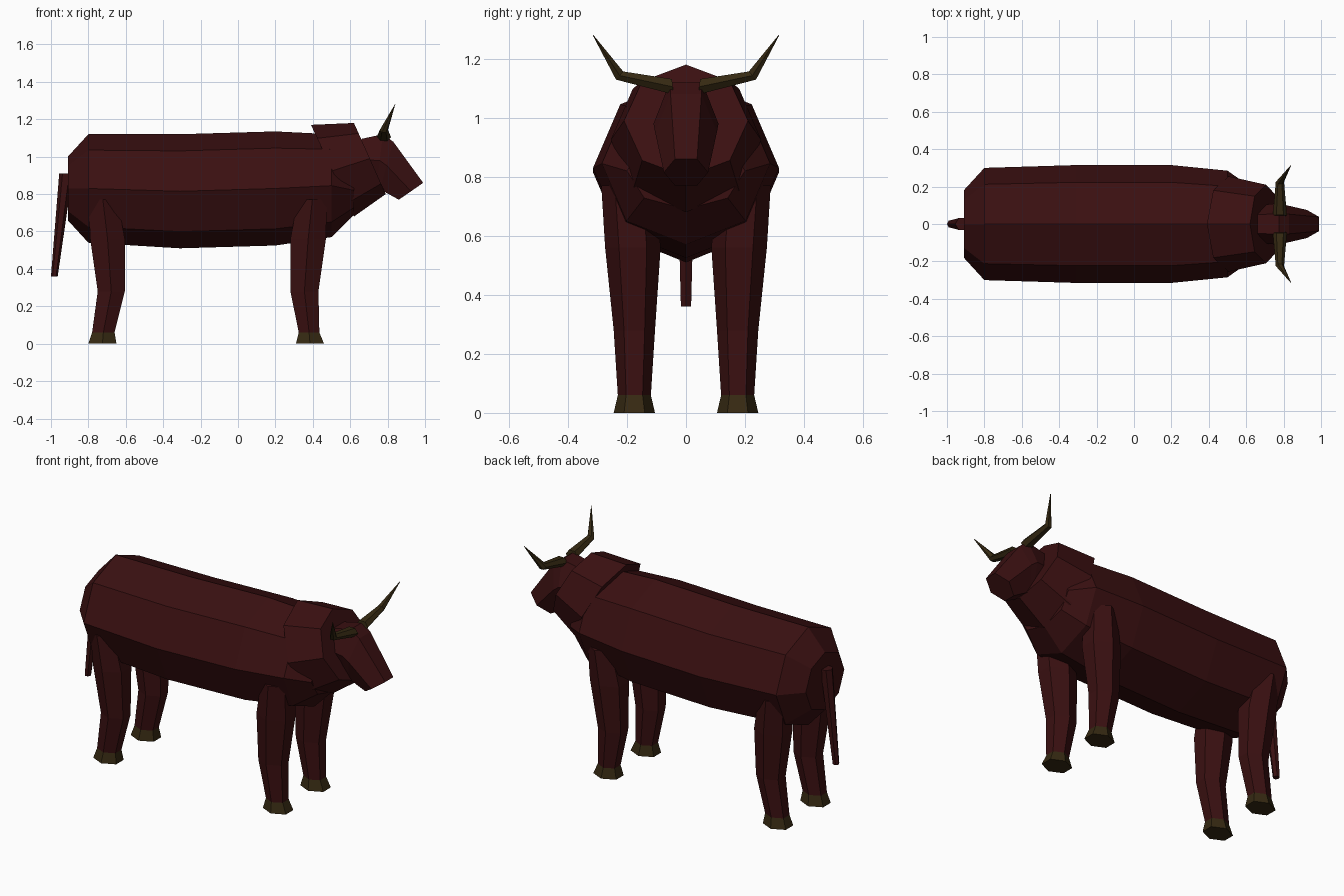
import bpy, bmesh, math
from mathutils import Vector

if "Cube" in bpy.data.objects:
    bpy.data.objects.remove(bpy.data.objects["Cube"])


def material(name, rgb):
    m = bpy.data.materials.new(name)
    m.diffuse_color = (*rgb, 1)
    m.use_nodes = True
    m.node_tree.nodes["Principled BSDF"].inputs["Base Color"].default_value = m.diffuse_color
    return m


HIDE = material("dark red hide", (0.042, 0.005, 0.0055))
HORN = material("brown horn", (0.036, 0.022, 0.006))


def loft(name, rings, sides, mats, phase=0.0, mirror=False):
    """Join rings given as (centre, u axis, v axis, material index of the band that follows)."""
    bm = bmesh.new()
    loops = []
    for c, u, v, _ in rings:
        loop = []
        for i in range(sides):
            a = phase + 2 * math.pi * i / sides
            loop.append(bm.verts.new(Vector(c) + Vector(u) * math.cos(a) + Vector(v) * math.sin(a)))
        loops.append(loop)
    for k in range(len(loops) - 1):
        a, b = loops[k], loops[k + 1]
        for i in range(sides):
            j = (i + 1) % sides
            bm.faces.new((a[i], a[j], b[j], b[i])).material_index = rings[k][3]
    bm.faces.new(loops[0]).material_index = rings[0][3]
    bm.faces.new(loops[-1]).material_index = rings[-2][3]
    bmesh.ops.recalc_face_normals(bm, faces=bm.faces)
    me = bpy.data.meshes.new(name)
    bm.to_mesh(me)
    bm.free()
    for m in mats:
        me.materials.append(m)
    ob = bpy.data.objects.new(name, me)
    bpy.context.collection.objects.link(ob)
    if mirror:
        mod = ob.modifiers.new("mirror", 'MIRROR')
        mod.use_axis = (False, True, False)
        mod.use_clip = False
        mod.use_mirror_merge = False
    return ob


def side_ring(top, bottom, half_width):
    """Ring seen from the side as a line from top (x, z) to bottom (x, z)."""
    t, b = Vector((top[0], 0, top[1])), Vector((bottom[0], 0, bottom[1]))
    return ((t + b) / 2, (t - b) / 2, (0, half_width, 0), 0)


# Barrel of the body: eight sides with a ridge on top
body = [(-0.91, 1.0, 0.66, 0.18), (-0.80, 1.12, 0.54, 0.30), (-0.31, 1.12, 0.51, 0.315),
        (0.20, 1.135, 0.525, 0.315), (0.50, 1.12, 0.57, 0.285), (0.62, 0.95, 0.69, 0.20)]
loft("body", [side_ring((x, t), (x, b), w) for x, t, b, w in body], 8, [HIDE])

# Tilted neck with shoulder hump
loft("neck", [side_ring((0.39, 1.17), (0.62, 0.68), 0.255),
              side_ring((0.62, 1.18), (0.79, 0.80), 0.21)], 8, [HIDE])

# Head, six sides with a flat forehead (ring overshoot matches the flat top)
f = 1 / math.cos(math.pi / 6)


def head_ring(top, bottom, w):
    c, u, v, m = side_ring(top, bottom, w)
    return (c, u * f, v, m)


loft("head", [head_ring((0.66, 1.095), (0.68, 0.87), 0.10),
              head_ring((0.775, 1.12), (0.74, 0.84), 0.11),
              head_ring((0.83, 1.08), (0.76, 0.825), 0.105),
              head_ring((0.99, 0.86), (0.86, 0.77), 0.075)], 6, [HIDE], phase=math.pi / 6)

# Horns
loft("horns", [((0.78, 0.045, 1.105), (0.038, 0, 0), (0, 0.003, 0.03), 0),
               ((0.78, 0.225, 1.143), (0.022, 0, 0), (0, -0.014, 0.016), 0),
               ((0.84, 0.315, 1.28), (0.001, 0, 0), (0, -0.001, 0.001), 0)],
     6, [HORN], mirror=True)


# Legs: rows are z, x min, x max, centre y, half width; the hoof is the last band
def legs(name, rows):
    rings = []
    for k, (z, x0, x1, y, w) in enumerate(rows):
        rings.append((((x0 + x1) / 2, y, z), ((x1 - x0) / 2 * f, 0, 0), (0, w, 0),
                      1 if k == len(rows) - 2 else 0))
    loft(name, rings, 6, [HIDE, HORN], phase=math.pi / 6, mirror=True)


legs("front_legs", [(0.77, 0.32, 0.475, 0.195, 0.092), (0.56, 0.28, 0.47, 0.18, 0.094),
                    (0.28, 0.28, 0.43, 0.175, 0.070), (0.06, 0.325, 0.435, 0.175, 0.056),
                    (0.0, 0.31, 0.46, 0.175, 0.070)])
legs("back_legs", [(0.77, -0.80, -0.645, 0.195, 0.092), (0.56, -0.79, -0.605, 0.18, 0.094),
                   (0.28, -0.75, -0.605, 0.175, 0.070), (0.06, -0.78, -0.66, 0.175, 0.056),
                   (0.0, -0.80, -0.65, 0.175, 0.070)])

# Tail
loft("tail", [((-0.92, 0, 0.91), (0.036, 0, 0), (0, 0.036, 0), 0),
              ((-0.982, 0, 0.36), (0.018, 0, 0), (0, 0.02, 0), 0)], 6, [HIDE])
